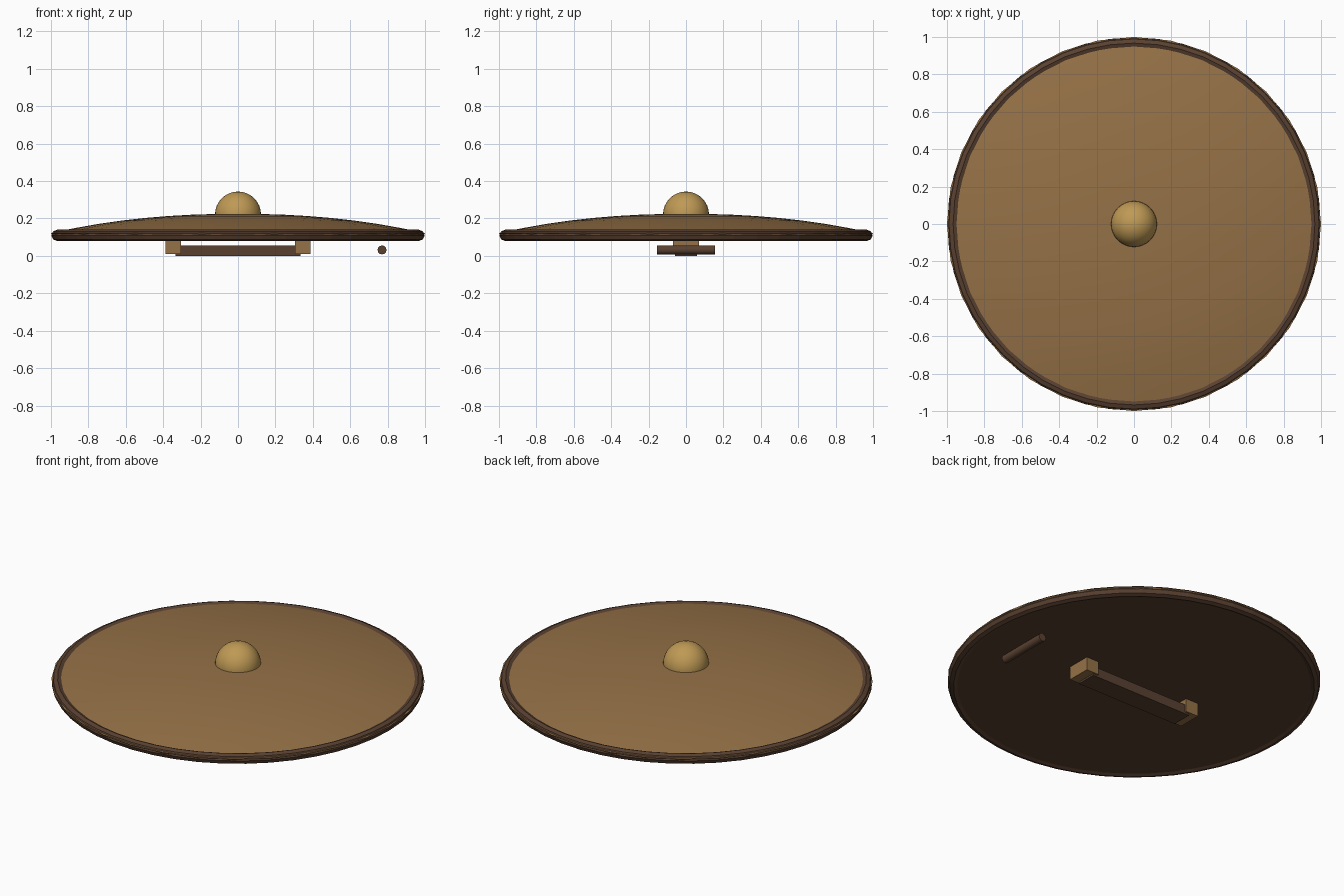
import bpy, bmesh, math
from mathutils import Matrix

if "Cube" in bpy.data.objects:
    bpy.data.objects.remove(bpy.data.objects["Cube"])


def material(name, color):
    m = bpy.data.materials.new(name)
    m.use_nodes = True
    m.diffuse_color = (*color, 1)
    m.node_tree.nodes["Principled BSDF"].inputs["Base Color"].default_value = (*color, 1)
    return m


WOOD = material("tan wood", (0.30, 0.165, 0.062))
LEATHER = material("dark leather", (0.10, 0.052, 0.030))
BRASS = material("brass", (0.52, 0.32, 0.09))


def add(name, bm, mats, smooth=False):
    bmesh.ops.recalc_face_normals(bm, faces=bm.faces)
    mesh = bpy.data.meshes.new(name)
    bm.to_mesh(mesh)
    bm.free()
    for m in mats:
        mesh.materials.append(m)
    ob = bpy.data.objects.new(name, mesh)
    bpy.context.collection.objects.link(ob)
    if smooth:
        bpy.ops.object.select_all(action="DESELECT")
        ob.select_set(True)
        bpy.context.view_layer.objects.active = ob
        bpy.ops.object.shade_smooth_by_angle(angle=math.radians(35))
    return ob


def lathe(profile, steps, closed=False):
    """Spin an (r, z) profile round the vertical axis."""
    bm = bmesh.new()
    verts = [bm.verts.new((r, 0, z)) for r, z in profile]
    edges = [bm.edges.new(pair) for pair in zip(verts, verts[1:])]
    if closed:
        edges.append(bm.edges.new((verts[-1], verts[0])))
    bmesh.ops.spin(bm, geom=verts + edges, axis=(0, 0, 1), cent=(0, 0, 0),
                   angle=2 * math.pi, steps=steps)
    bmesh.ops.remove_doubles(bm, verts=bm.verts, dist=1e-5)
    return bm


def box(name, center, size, mat):
    bm = bmesh.new()
    bmesh.ops.create_cube(bm, size=1, matrix=Matrix.Translation(center) @ Matrix.Diagonal((*size, 1)))
    return add(name, bm, [mat])


# Domed board with a dark flat back
rings = 8
dome = [(i / rings, 0.225 - 0.103 * (i / rings) ** 2.2) for i in range(rings + 1)]
bm = lathe(dome + [(0.975, 0.088), (0, 0.088)], 32)
board = add("shield_board", bm, [WOOD, LEATHER], True)
for face in board.data.polygons:
    face.material_index = int(face.normal.z < -0.9)

# Rounded edge band
section = [(0.967 + 0.031 * math.cos(a), 0.11 + 0.03 * math.sin(a))
           for a in (i * math.pi / 4 for i in range(8))]
add("rim", lathe(section, 48, True), [LEATHER])

# Central boss
bm = bmesh.new()
bmesh.ops.create_uvsphere(bm, u_segments=32, v_segments=16, radius=0.123,
                          matrix=Matrix.Translation((0, 0, 0.221)))
bmesh.ops.bisect_plane(bm, geom=bm.verts[:] + bm.edges[:] + bm.faces[:],
                       plane_co=(0, 0, 0.2), plane_no=(0, 0, 1), clear_inner=True)
add("boss", bm, [BRASS], True)

# Grip and its two mounting blocks
box("grip_bar", (0, 0, 0.029), (0.67, 0.12, 0.056), LEATHER)
for side, sx in (("left", 1), ("right", -1)):
    box(side + "_grip_block", (sx * 0.347, 0, 0.051), (0.083, 0.14, 0.082), WOOD)

# Arm strap
bm = bmesh.new()
bmesh.ops.create_cone(bm, cap_ends=True, segments=12, radius1=0.024, radius2=0.024, depth=0.31,
                      matrix=Matrix.Translation((0.77, 0, 0.032)) @ Matrix.Rotation(math.pi / 2, 4, "X"))
add("arm_strap", bm, [LEATHER], True)

# Settle the grip bar on the ground plane
bar = bpy.data.objects["grip_bar"]
bar.location.z = -min(v.co.z for v in bar.data.vertices)
